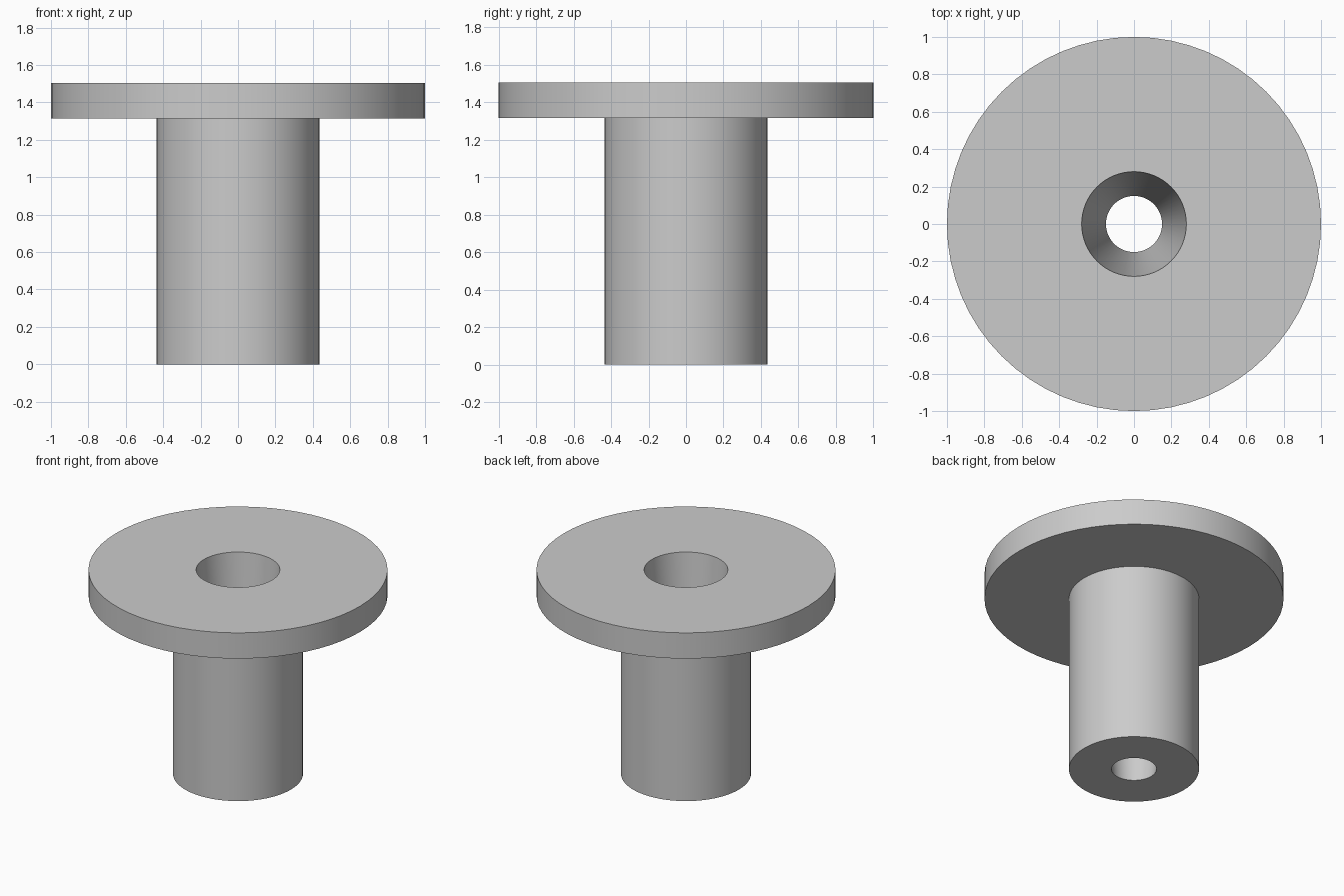
import bpy
import bmesh
import math
from mathutils import Matrix, Vector

cube = bpy.data.objects.get("Cube")
if cube:
    bpy.data.objects.remove(cube, do_unlink=True)

SEGMENTS = 64

# Plain grey material
grey = bpy.data.materials.new("light grey")
colour = (0.6, 0.6, 0.6, 1)
grey.diffuse_color = colour
grey.use_nodes = True
grey.node_tree.nodes["Principled BSDF"].inputs["Base Color"].default_value = colour


def lathe(name, profile):
    """Revolve a closed (radius, height) profile about the z axis."""
    bm = bmesh.new()
    verts = [bm.verts.new((r, 0, z)) for r, z in profile]
    edges = [bm.edges.new((v, verts[(i + 1) % len(verts)]))
             for i, v in enumerate(verts)]
    bmesh.ops.spin(bm, geom=verts + edges, cent=Vector(), axis=(0, 0, 1),
                   angle=math.tau, steps=SEGMENTS, use_merge=True)
    bmesh.ops.remove_doubles(bm, verts=bm.verts, dist=0.0001)
    bmesh.ops.recalc_face_normals(bm, faces=bm.faces)
    mesh = bpy.data.meshes.new(name)
    bm.to_mesh(mesh)
    bm.free()
    mesh.materials.append(grey)
    obj = bpy.data.objects.new(name, mesh)
    bpy.context.collection.objects.link(obj)
    bpy.ops.object.select_all(action="DESELECT")
    obj.select_set(True)
    bpy.context.view_layer.objects.active = obj
    bpy.ops.object.shade_smooth_by_angle(angle=math.radians(30))
    return obj


# Flanged sleeve: round stem, wide top disc and a tapered through bore
lathe("flanged_sleeve", [
    (0.15, 0), (0.435, 0), (0.435, 1.315),
    (1, 1.315), (1, 1.505), (0.28, 1.505),
])
